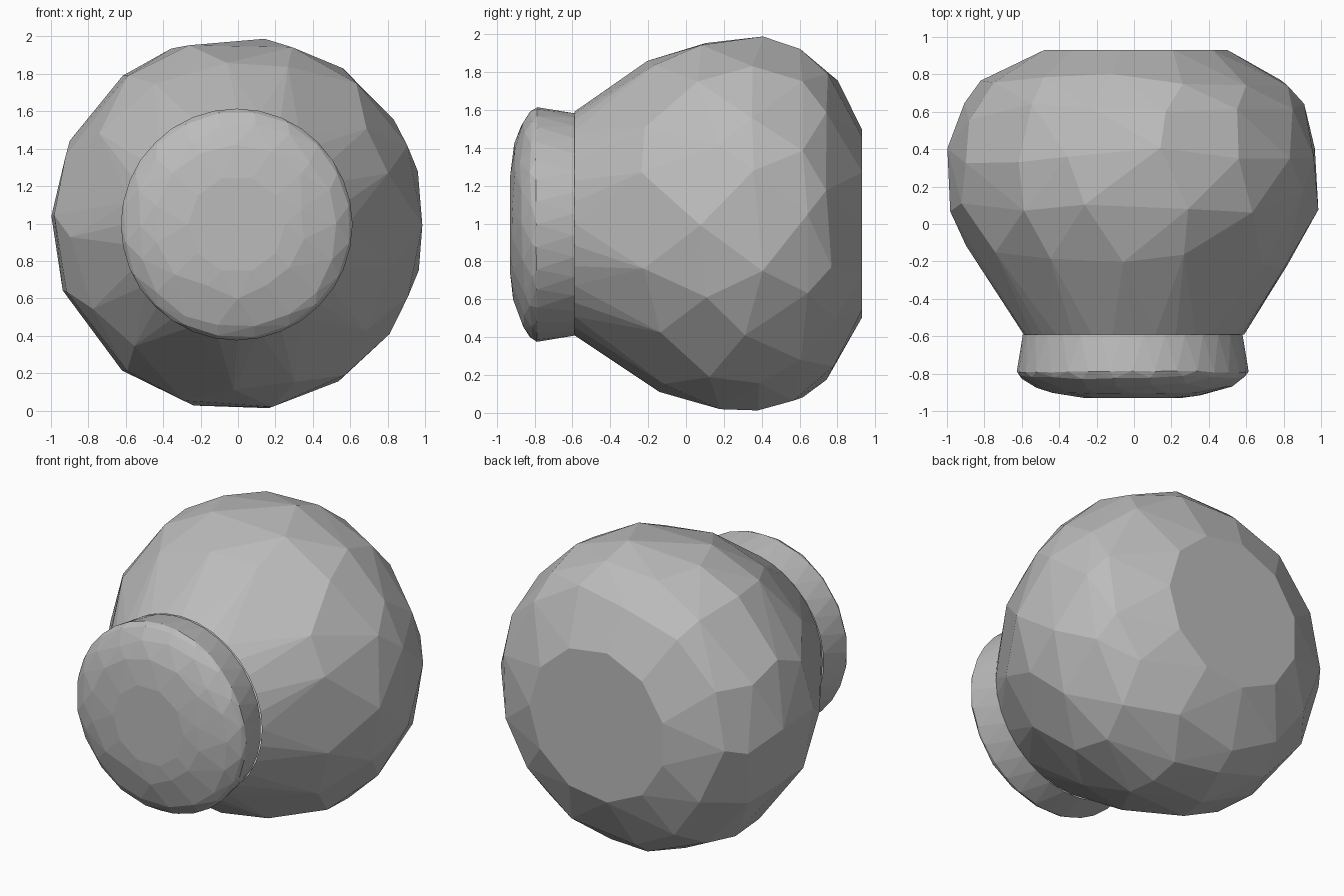
import bpy, bmesh, random
from math import sin, cos, pi
from mathutils import Vector

if "Cube" in bpy.data.objects:
    bpy.data.objects.remove(bpy.data.objects["Cube"])
random.seed(4)

grey = bpy.data.materials.new("plain_grey")
grey.use_nodes = True
colour = (0.5, 0.5, 0.5, 1)
grey.diffuse_color = colour
grey.node_tree.nodes["Principled BSDF"].inputs["Base Color"].default_value = colour

SEAM = -0.59   # where the body meets the knob


def radius_at(profile, y):
    """Radius of a (y, radius) outline at y."""
    for (y0, r0), (y1, r1) in zip(profile, profile[1:]):
        if y0 <= y <= y1:
            return r0 + (r1 - r0) * (y - y0) / (y1 - y0)
    return profile[-1][1]


def faceted_round(name, profile, rings, centre):
    """Hull of loosely scattered rings round the y axis: (y, sides, wobble)."""
    bm = bmesh.new()
    for i, (y, sides, wobble) in enumerate(rings):
        for k in range(sides):
            a = 2 * pi * (k + 0.5 * (i % 2) + random.uniform(-3, 3) * wobble) / sides
            py = y + random.uniform(-1, 1) * wobble
            r = radius_at(profile, py)
            bm.verts.new((centre[0] + r * cos(a), py, centre[1] + r * sin(a)))
    hull = bmesh.ops.convex_hull(bm, input=bm.verts)
    loose = {v for v in hull["geom_interior"] if isinstance(v, bmesh.types.BMVert)}
    bmesh.ops.delete(bm, geom=list(loose), context="VERTS")
    bmesh.ops.recalc_face_normals(bm, faces=bm.faces)
    # Open the hidden side at the seam
    hidden = [f for f in bm.faces if all(abs(v.co.y - SEAM) < 1e-4 for v in f.verts)]
    bmesh.ops.delete(bm, geom=hidden, context="FACES")
    # Merge flat areas and nearly flat neighbours into larger facets
    bmesh.ops.dissolve_limit(bm, angle_limit=0.03, verts=bm.verts, edges=bm.edges)
    mesh = bpy.data.meshes.new(name)
    bm.to_mesh(mesh)
    bm.free()
    mesh.materials.append(grey)
    obj = bpy.data.objects.new(name, mesh)
    bpy.context.collection.objects.link(obj)
    return obj


# Bulbous body with a flat back
body_profile = [(SEAM, 0.59), (-0.25, 0.84), (0.07, 0.985), (0.25, 1.005),
                (0.4, 1.0), (0.61, 0.935), (0.78, 0.81), (0.93, 0.5)]
faceted_round("body", body_profile,
              [(SEAM, 32, 0), (-0.18, 13, 0.07), (0.12, 14, 0.06), (0.36, 15, 0.06),
               (0.6, 14, 0.05), (0.78, 13, 0.04), (0.93, 11, 0)], (0, 1))

# Short flared knob with a rounded flat front
knob_profile = [(-0.93, 0.26), (-0.91, 0.42), (-0.87, 0.53), (-0.83, 0.6),
                (-0.79, 0.62), (SEAM, 0.59)]
faceted_round("knob", knob_profile,
              [(-0.93, 10, 0), (-0.91, 14, 0.01), (-0.865, 18, 0.015),
               (-0.82, 20, 0.01), (-0.79, 32, 0.005), (SEAM, 32, 0)], (-0.007, 0.995))
